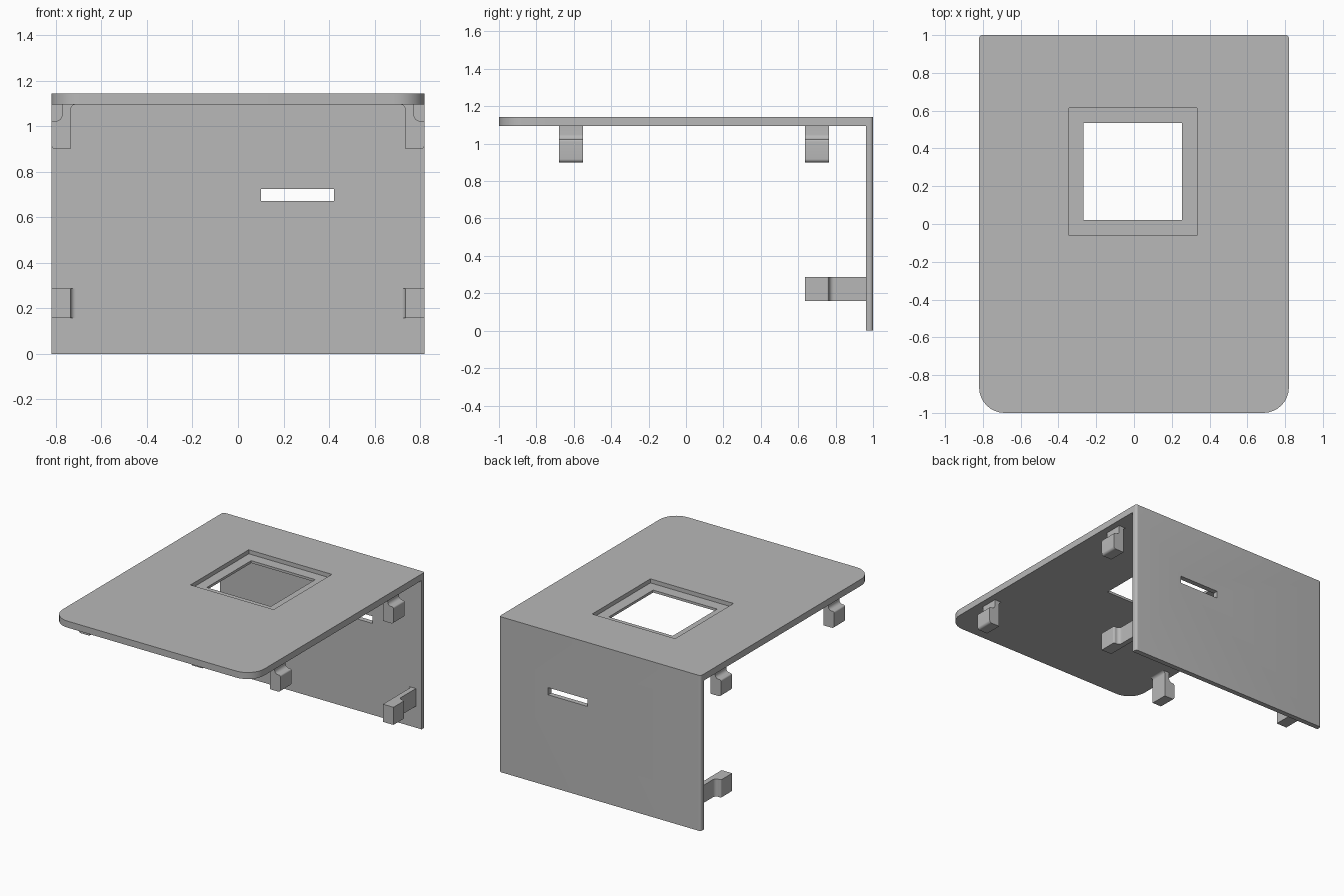
import bpy, bmesh, math
from mathutils import Vector

cube = bpy.data.objects.get("Cube")
if cube:
    bpy.data.objects.remove(cube, do_unlink=True)

GREY = (0.48, 0.48, 0.48, 1.0)
grey = bpy.data.materials.new("matte grey")
grey.use_nodes = True
grey.diffuse_color = GREY
grey.node_tree.nodes["Principled BSDF"].inputs["Base Color"].default_value = GREY

HALF_W, TOP, UNDER, WALL_IN = 0.82, 1.143, 1.095, 0.963


def rounded(corners, steps=8):
    """Outline from (x, y, radius) corners, each replaced by a fillet arc."""
    pts = []
    for i, (x, y, r) in enumerate(corners):
        p = Vector((x, y))
        if r == 0:
            pts.append(p)
            continue
        a = (Vector(corners[i - 1][:2]) - p).normalized()
        b = (Vector(corners[(i + 1) % len(corners)][:2]) - p).normalized()
        half = a.angle(b) / 2
        centre = p + (a + b).normalized() * r / math.sin(half)
        start = p + a * r / math.tan(half) - centre
        end = p + b * r / math.tan(half) - centre
        sweep = start.angle(end)
        for k in range(steps + 1):
            t = k / steps
            arc = start * math.sin((1 - t) * sweep) + end * math.sin(t * sweep)
            pts.append(centre + arc / math.sin(sweep))
    return pts


def prism(name, outline, low, high, place):
    """Extrude an outline from low to high; place maps (u, v, w) to x, y, z."""
    bm = bmesh.new()
    rings = [[bm.verts.new(place(p.x, p.y, w)) for p in outline] for w in (low, high)]
    n = len(outline)
    for ring in rings:
        bm.faces.new(ring)
    for i in range(n):
        j = (i + 1) % n
        bm.faces.new((rings[0][i], rings[0][j], rings[1][j], rings[1][i]))
    bmesh.ops.recalc_face_normals(bm, faces=bm.faces)
    mesh = bpy.data.meshes.new(name)
    bm.to_mesh(mesh)
    bm.free()
    mesh.materials.append(grey)
    obj = bpy.data.objects.new(name, mesh)
    bpy.context.collection.objects.link(obj)
    return obj


def upright(u, v, w):
    return (u, v, w)


def box(name, x0, x1, y0, y1, z0, z1):
    corners = [(x0, y0, 0), (x1, y0, 0), (x1, y1, 0), (x0, y1, 0)]
    return prism(name, rounded(corners), z0, z1, upright)


def cut(obj, cutter):
    """Subtract the cutter and bake the result."""
    cutter.hide_render = True
    mod = obj.modifiers.new("cut", "BOOLEAN")
    mod.operation, mod.solver, mod.object = "DIFFERENCE", "EXACT", cutter
    bpy.context.view_layer.update()
    graph = bpy.context.evaluated_depsgraph_get()
    mesh = bpy.data.meshes.new_from_object(obj.evaluated_get(graph))
    obj.modifiers.clear()
    obj.data = mesh
    bpy.data.objects.remove(cutter, do_unlink=True)


def smooth(obj):
    obj.data.polygons.foreach_set("use_smooth", [True] * len(obj.data.polygons))
    obj.data.set_sharp_from_angle(angle=math.radians(30))


# Top plate with large front corners, a shallow recess and a square window
plate = prism("top_plate", rounded([
    (-HALF_W, -1, 0.135), (HALF_W, -1, 0.135),
    (HALF_W, 1, 0.018), (-HALF_W, 1, 0.018)]), UNDER, TOP, upright)
cut(plate, box("recess_cutter", -0.343, 0.333, -0.062, 0.615, TOP - 0.03, 1.3))
cut(plate, box("window_cutter", -0.268, 0.253, 0.02, 0.536, 1.0, 1.3))
smooth(plate)

# Back wall with a narrow slot
wall = prism("back_wall", rounded([
    (-HALF_W, WALL_IN, 0), (HALF_W, WALL_IN, 0),
    (HALF_W, 1, 0.018), (-HALF_W, 1, 0.018)]), 0, UNDER, upright)
cut(wall, box("slot_cutter", 0.1, 0.421, 0.9, 1.1, 0.672, 0.725))
smooth(wall)


def hook(length, lip, tip_radius, lip_radius):
    """Hook outline: outward distance against distance from its panel."""
    return rounded([
        (0.712, 0, 0), (0.735, 0, 0.022), (0.735, length, 0),
        (HALF_W, length, tip_radius), (HALF_W, lip, lip_radius),
        (0.773, lip, 0.026), (0.773, 0, 0)])


# Hooks below the plate and in front of the wall, on both sides
plate_hook = hook(0.195, 0.072, 0.018, 0.012)
wall_hook = hook(0.328, 0.198, 0, 0.012)
for side, sign in (("left", 1), ("right", -1)):
    def hang(u, v, w):
        return (sign * u, w, UNDER - v)

    def reach(u, v, w):
        return (sign * u, WALL_IN - v, w)

    smooth(prism(f"front_plate_hook_{side}", plate_hook, -0.678, -0.55, hang))
    smooth(prism(f"rear_plate_hook_{side}", plate_hook, 0.636, 0.765, hang))
    smooth(prism(f"wall_hook_{side}", wall_hook, 0.158, 0.288, reach))
